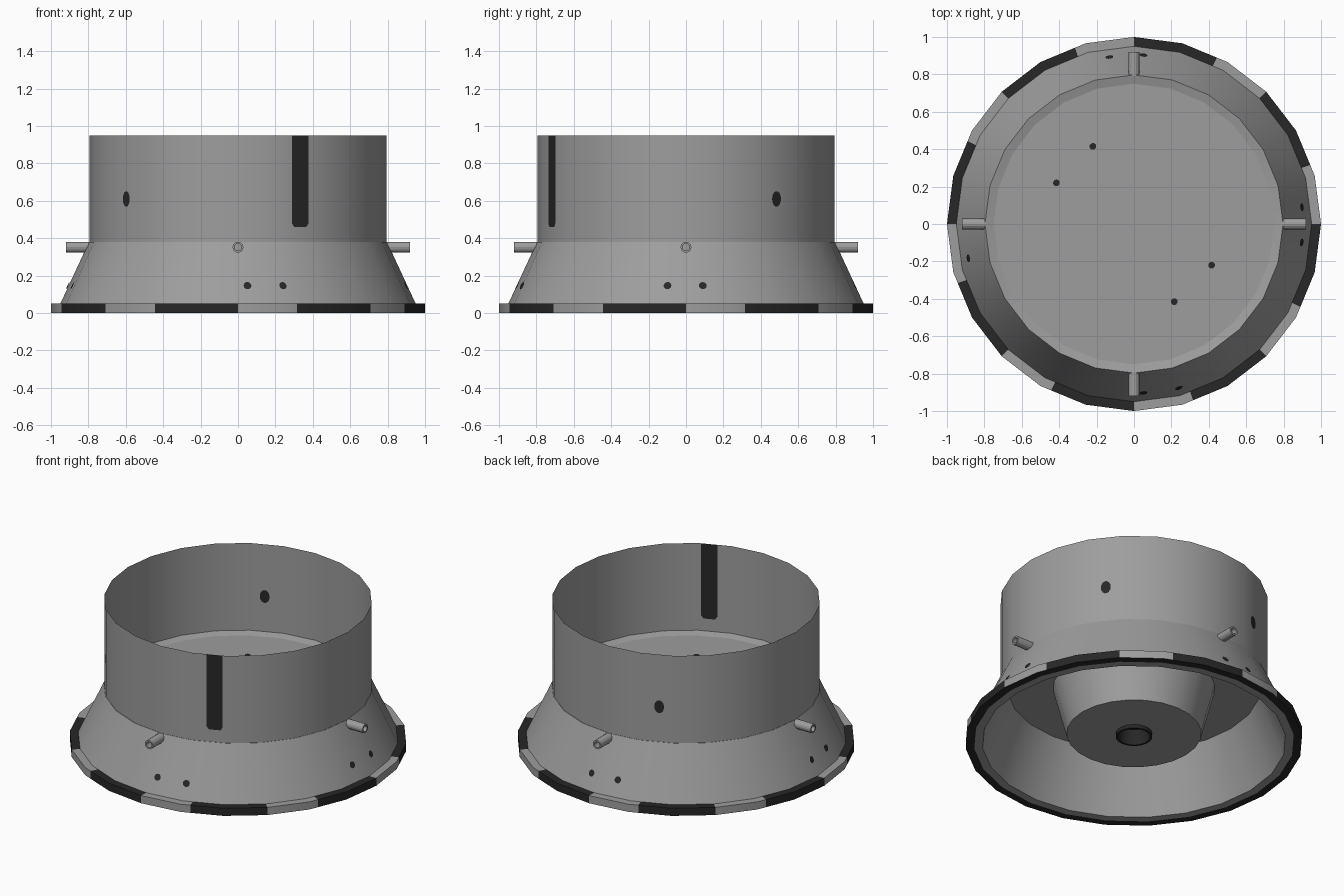
import bpy, bmesh, math
from mathutils import Vector

if "Cube" in bpy.data.objects:
    bpy.data.objects.remove(bpy.data.objects["Cube"])

STEP = 15.0  # 24-sided rings


def material(name, v):
    m = bpy.data.materials.new(name)
    m.diffuse_color = (v, v, v, 1)
    m.use_nodes = True
    m.node_tree.nodes["Principled BSDF"].inputs["Base Color"].default_value = m.diffuse_color
    return m


GREY = material("metal grey", 0.34)
DARK = material("marking black", 0.02)


def ring_point(r, z, deg):
    """Point on a 24-sided ring, kept on the flat facet between corners."""
    mid = math.floor(deg / STEP + 1e-6) * STEP + STEP / 2
    k = r * math.cos(math.radians(STEP / 2)) / math.cos(math.radians(deg - mid))
    a = math.radians(deg)
    return Vector((k * math.cos(a), k * math.sin(a), z))


def finish(name, bm, mats, smooth=True, recalc=True):
    if recalc:
        bmesh.ops.remove_doubles(bm, verts=bm.verts, dist=1e-5)
        bmesh.ops.recalc_face_normals(bm, faces=bm.faces)
    me = bpy.data.meshes.new(name)
    bm.to_mesh(me)
    bm.free()
    for m in mats:
        me.materials.append(m)
    ob = bpy.data.objects.new(name, me)
    bpy.context.collection.objects.link(ob)
    if smooth:
        bpy.ops.object.select_all(action='DESELECT')
        ob.select_set(True)
        bpy.context.view_layer.objects.active = ob
        bpy.ops.object.shade_smooth_by_angle(angle=math.radians(22))
    return ob


def lathe(name, profile, mats=(GREY,), closed=False, angles=None, rule=None):
    angles = angles or [i * STEP for i in range(24)]
    bm = bmesh.new()
    rows = [[bm.verts.new(ring_point(r, z, a)) for a in angles] for r, z in profile]
    n, count = len(angles), len(profile)
    for j in range(count if closed else count - 1):
        lo, hi = rows[j], rows[(j + 1) % count]
        for i in range(n):
            k = (i + 1) % n
            f = bm.faces.new((lo[i], lo[k], hi[k], hi[i]))
            if rule:
                mid = (angles[i] + (angles[k] if k else 360)) / 2
                f.material_index = rule(j, mid)
    return finish(name, bm, mats)


# striped base flange, eight dark blocks, dark underside
marks = sorted({i * STEP for i in range(24)} | {45 * i + 18.5 for i in range(8)})
lathe("base_flange", [(0.95, 0), (1, 0), (1, 0.05), (0.95, 0.05)], (GREY, DARK), True, marks,
      lambda j, a: 1 if j in (0, 3) or a % 45 > 18.5 else 0)

# flared skirt with inner wall and ledge
lathe("flared_skirt", [(0.90, 0), (0.95, 0), (0.95, 0.05), (0.797, 0.38), (0.75, 0.367)], closed=True)

# thin open collar and floor
lathe("upper_collar", [(0.795, 0.38), (0.795, 0.95)])
lathe("floor_plate", [(0.75, 0.367), (0.001, 0.367)])

# tapered housing hanging under the floor, with a dark port
lathe("under_housing", [(0.48, 0.366), (0.40, 0.055), (0.105, 0.055)])
lathe("under_port", [(0.108, 0.056), (0.108, 0.032), (0.095, 0.032), (0.085, 0.13), (0.001, 0.13)], (DARK,))


def peg(name, deg):
    """Hollow radial peg."""
    a = math.radians(deg)
    out, side = Vector((math.cos(a), math.sin(a), 0)), Vector((-math.sin(a), math.cos(a), 0))
    bm = bmesh.new()
    rows = []
    for d, r in ((0.79, 0.029), (0.92, 0.029), (0.92, 0.019), (0.85, 0.019), (0.85, 0.0005)):
        rows.append([bm.verts.new(out * d + Vector((0, 0, 0.352)) + side * (r * math.cos(t))
                     + Vector((0, 0, r * math.sin(t))))
                     for t in [i * math.tau / 16 for i in range(16)]])
    for lo, hi in zip(rows, rows[1:]):
        for i in range(16):
            k = (i + 1) % 16
            bm.faces.new((lo[i], lo[k], hi[k], hi[i]))
    finish(name, bm, (GREY,))


for i in range(4):
    peg(f"peg_{i + 1}", i * 90)


def plate(name, centre, u, v, outline, offsets):
    """Thin painted patch; one face per offset along the normal."""
    n = u.cross(v).normalized()
    bm = bmesh.new()
    for o in offsets:
        pts = outline if o > 0 else outline[::-1]
        bm.faces.new([bm.verts.new(centre + u * x + v * y + n * o) for x, y in pts])
    finish(name, bm, (DARK,), False, False)


def ellipse(a, b, n=14):
    return [(a * math.cos(i * math.tau / n), b * math.sin(i * math.tau / n)) for i in range(n)]


def facet_side(deg):
    m = math.radians(math.floor(deg / STEP) * STEP + STEP / 2)
    return Vector((-math.sin(m), math.cos(m), 0))


UP = Vector((0, 0, 1))

# collar slot and oval spots, seen from both sides
slot = [(-0.049, 0.244), (-0.049, -0.225), (-0.035, -0.244), (0.035, -0.244), (0.049, -0.225), (0.049, 0.244)]
plate("collar_slot", ring_point(0.795, 0.705, -65.1), facet_side(-65.1), UP, slot, (0.002, -0.002))
for i, deg in enumerate((37.8, 113.4, 221)):
    plate(f"collar_spot_{i + 1}", ring_point(0.795, 0.61, deg), facet_side(deg), UP,
          ellipse(0.03, 0.042), (0.002, -0.002))

# small dots in pairs round the skirt
slope = Vector((0.153, 0, 0.33)).normalized()
for i, deg in enumerate((-86.8, -74.7, -6.3, 5.7, 86.8, 98.4, 180, 191.7)):
    s = facet_side(deg)
    out = Vector((s.y, -s.x, 0))
    plate(f"skirt_dot_{i + 1}", ring_point(0.906, 0.145, deg), s, UP * slope.z - out * slope.x,
          ellipse(0.021, 0.021), (0.004,))

# floor dots
for i, (x, y) in enumerate(((-0.22, 0.415), (-0.415, 0.22), (0.415, -0.22), (0.215, -0.415))):
    plate(f"floor_dot_{i + 1}", Vector((x, y, 0.367)), Vector((1, 0, 0)), Vector((0, 1, 0)),
          ellipse(0.018, 0.018), (0.003,))
